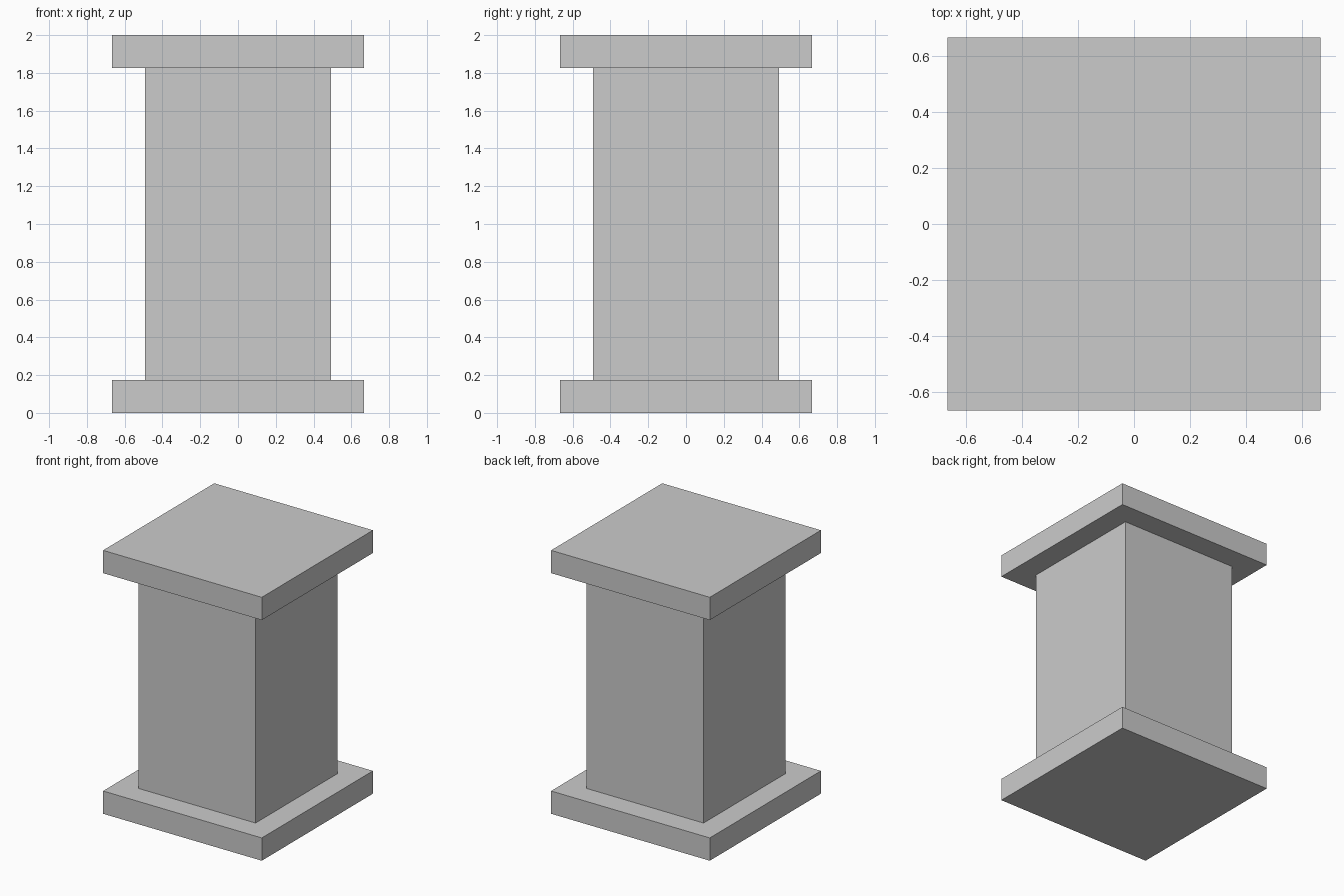
import bpy

if "Cube" in bpy.data.objects:
    bpy.data.objects.remove(bpy.data.objects["Cube"])

HEIGHT = 2.0
PLATE_W = 1.333
PLATE_H = 0.173
SHAFT_W = 0.985


def box(name, width, z_bottom, z_top):
    """Square block centred on the z axis."""
    bpy.ops.mesh.primitive_cube_add(size=1, location=(0, 0, (z_bottom + z_top) / 2))
    obj = bpy.context.object
    obj.name = name
    obj.scale = (width, width, z_top - z_bottom)
    bpy.ops.object.transform_apply(location=False, rotation=False, scale=True)
    return obj


# Base plate, square shaft and matching top plate
box("base_plate", PLATE_W, 0, PLATE_H)
box("shaft", SHAFT_W, PLATE_H, HEIGHT - PLATE_H)
box("top_plate", PLATE_W, HEIGHT - PLATE_H, HEIGHT)
